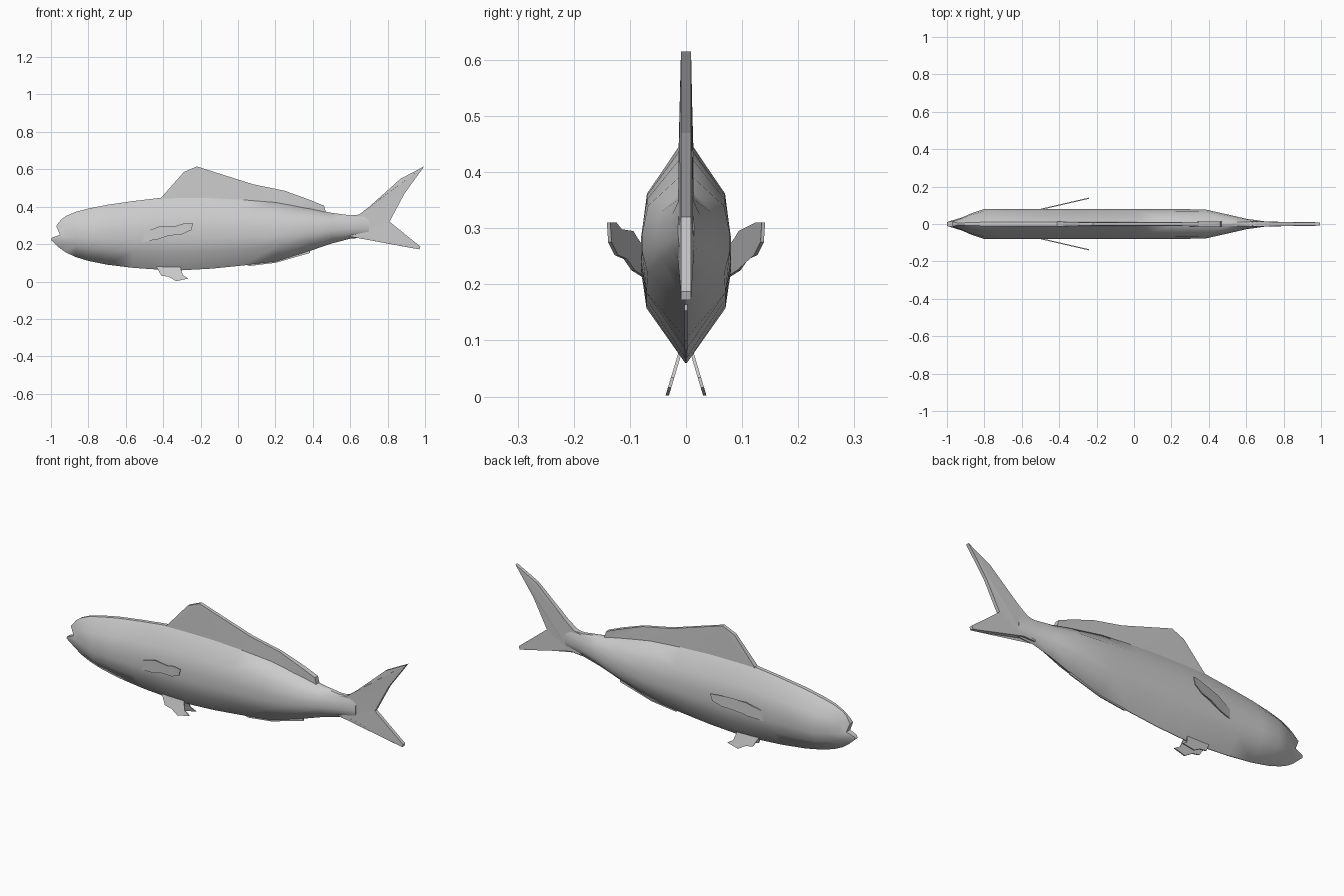
import bpy, bmesh, math

if "Cube" in bpy.data.objects:
    bpy.data.objects.remove(bpy.data.objects["Cube"])

grey = bpy.data.materials.new("fish_grey")
grey.use_nodes = True
grey.diffuse_color = (0.6, 0.6, 0.6, 1)
grey.node_tree.nodes["Principled BSDF"].inputs["Base Color"].default_value = (0.6, 0.6, 0.6, 1)


def finish(bm, name, smooth=None):
    bmesh.ops.recalc_face_normals(bm, faces=bm.faces)
    mesh = bpy.data.meshes.new(name)
    bm.to_mesh(mesh)
    bm.free()
    mesh.materials.append(grey)
    ob = bpy.data.objects.new(name, mesh)
    bpy.context.collection.objects.link(ob)
    if smooth:
        bpy.ops.object.select_all(action='DESELECT')
        ob.select_set(True)
        bpy.context.view_layer.objects.active = ob
        bpy.ops.object.shade_smooth_by_angle(angle=math.radians(smooth))
    return ob


def fin(name, outline, half, centre=lambda x, z: 0):
    """Plate from an (x, z) outline, following a slanted centre surface."""
    bm = bmesh.new()
    sides = [[bm.verts.new((x, centre(x, z) + s * half(x, z), z)) for x, z in outline]
             for s in (-1, 1)]
    n = len(outline)
    for i in range(n):
        j = (i + 1) % n
        bm.faces.new((sides[0][i], sides[0][j], sides[1][j], sides[1][i]))
    caps = [bm.faces.new(s) for s in sides]
    bmesh.ops.triangulate(bm, faces=caps)
    return finish(bm, name)


# Body: stations of x, bottom, top, half width, half ridge width
stations = [(-0.92, 0.155, 0.35, 0.035, 0.006), (-0.87, 0.132, 0.372, 0.057, 0.008),
            (-0.8, 0.11, 0.39, 0.08, 0.01), (-0.7, 0.09, 0.41, 0.08, 0.01),
            (-0.56, 0.073, 0.43, 0.08, 0.01), (-0.4, 0.062, 0.449, 0.08, 0.01),
            (-0.3, 0.06, 0.45, 0.08, 0.01), (-0.14, 0.069, 0.449, 0.08, 0.01),
            (0.02, 0.085, 0.44, 0.08, 0.01), (0.2, 0.105, 0.425, 0.08, 0.01),
            (0.38, 0.162, 0.393, 0.078, 0.01), (0.5, 0.203, 0.367, 0.051, 0.01),
            (0.6, 0.229, 0.354, 0.028, 0.01), (0.7, 0.237, 0.36, 0.014, 0.008)]
section = [(0, 0.02), (0.25, 0.88), (0.42, 1), (0.56, 1), (0.77, 0.87)]

# Snout ring has a notch between the two jaws
rings = [[(-0.955, 0.001, 0.18), (-1, 0.009, 0.222), (-0.995, 0.012, 0.234),
          (-0.952, 0.017, 0.25), (-0.972, 0.013, 0.297), (-0.945, 0.006, 0.332)]]
for x, low, top, w, ridge in stations:
    rings.append([(x, f * w, low + t * (top - low)) for t, f in section] + [(x, ridge, top)])

bm = bmesh.new()
grid = [[[bm.verts.new((x, s * y, z)) for x, y, z in ring] for s in (-1, 1)] for ring in rings]
for a, b in zip(grid, grid[1:]):
    for side in (0, 1):
        for i in range(len(section)):
            bm.faces.new((a[side][i], a[side][i + 1], b[side][i + 1], b[side][i]))
    for i in (0, -1):
        bm.faces.new((a[0][i], a[1][i], b[1][i], b[0][i]))
for left, right in (grid[0], grid[-1]):
    for i in range(len(section)):
        bm.faces.new((left[i], left[i + 1], right[i + 1], right[i]))
finish(bm, "body", 48)

# Tail fin
fin("tail_fin", [(0.6, 0.345), (0.65, 0.36), (0.7, 0.398), (0.87, 0.55), (0.995, 0.615),
                 (0.89, 0.47), (0.81, 0.32), (0.975, 0.187), (0.97, 0.172), (0.94, 0.177),
                 (0.67, 0.243), (0.6, 0.24)],
    lambda x, z: max(0.009, 0.014 - 0.03 * max(0, x - 0.65)))

# Dorsal fin
fin("dorsal_fin", [(-0.42, 0.43), (-0.41, 0.449), (-0.29, 0.585), (-0.22, 0.615), (0.08, 0.52),
                   (0.25, 0.485), (0.38, 0.438), (0.46, 0.405), (0.47, 0.37), (0.3, 0.37),
                   (0, 0.41)],
    lambda x, z: 0.013 if z < 0.45 else 0.009)

# Anal fin
fin("anal_fin", [(0.03, 0.095), (0.06, 0.083), (0.2, 0.1), (0.385, 0.153), (0.385, 0.175),
                 (0.2, 0.14)], lambda x, z: 0.003)

# Paired fins
pectoral = [(-0.52, 0.26), (-0.45, 0.283), (-0.42, 0.295), (-0.33, 0.298), (-0.29, 0.31),
            (-0.24, 0.31), (-0.25, 0.275), (-0.3, 0.252), (-0.37, 0.245), (-0.43, 0.225),
            (-0.52, 0.212)]
pelvic = [(-0.44, 0.085), (-0.41, 0.032), (-0.37, 0.025), (-0.33, 0.002), (-0.265, 0.016),
          (-0.295, 0.034), (-0.31, 0.085)]
for s, label in ((-1, "right"), (1, "left")):
    fin("pectoral_fin_" + label, pectoral, lambda x, z: 0.003,
        lambda x, z: s * (0.138 + 0.23 * (x + 0.24)))
    fin("pelvic_fin_" + label, pelvic, lambda x, z: 0.003,
        lambda x, z: s * (0.034 - 0.3 * z))
